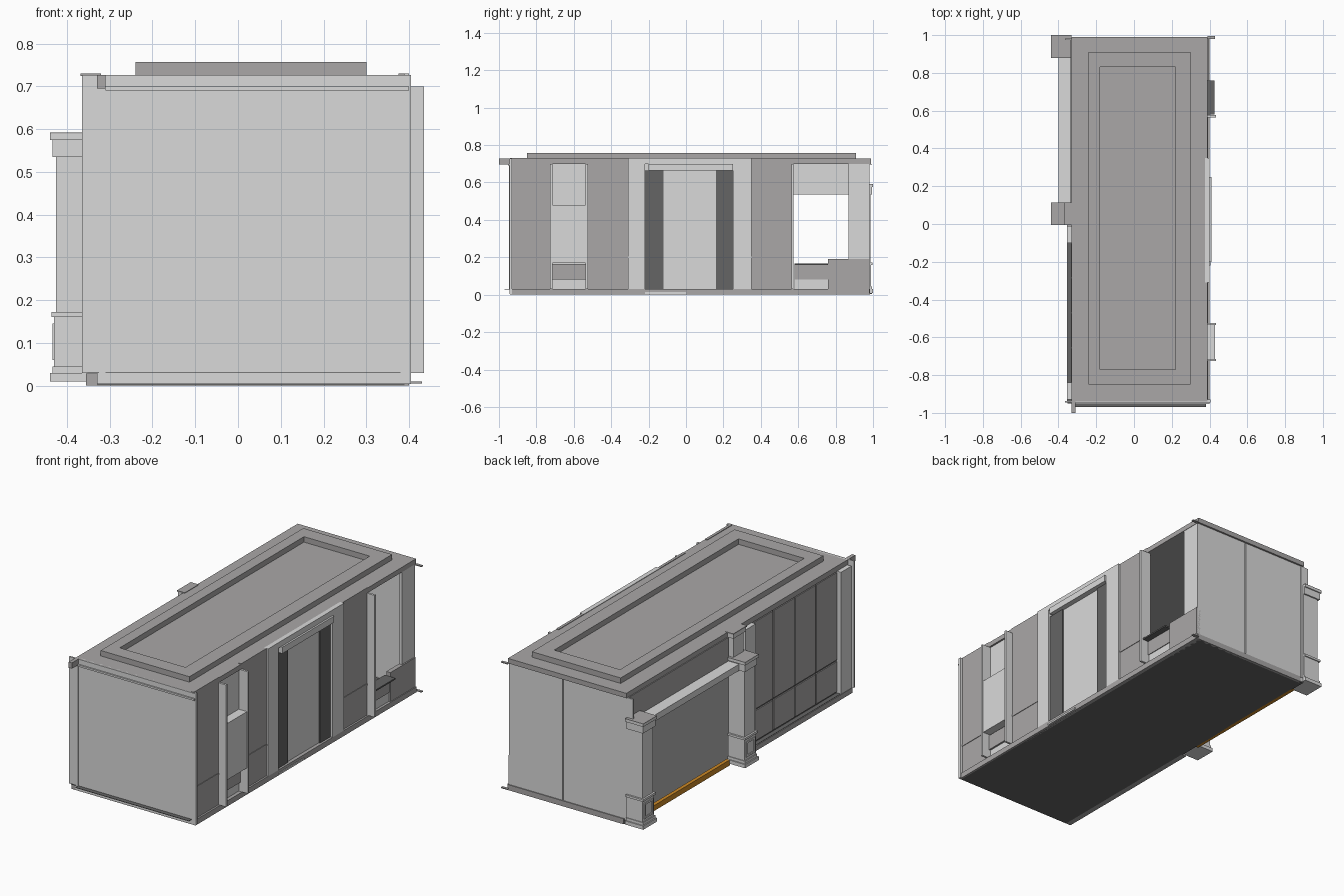
import bpy
import bmesh

cube = bpy.data.objects.get("Cube")
if cube:
    bpy.data.objects.remove(cube, do_unlink=True)


def material(name, r, g, b):
    m = bpy.data.materials.new(name)
    m.use_nodes = True
    m.diffuse_color = (r, g, b, 1)
    m.node_tree.nodes["Principled BSDF"].inputs["Base Color"].default_value = (r, g, b, 1)
    return m


LIGHT = material("light_grey", 0.7, 0.7, 0.7)
MID = material("mid_grey", 0.40, 0.39, 0.39)
DARK = material("dark_grey", 0.13, 0.13, 0.13)
ORANGE = material("orange", 0.6, 0.25, 0.02)


def boxes(name, mat, *spans):
    """One object from boxes given as x, y and z ranges."""
    bm = bmesh.new()
    for xs, ys, zs in spans:
        v = [bm.verts.new((x, y, z)) for z in zs for y in ys for x in xs]
        for f in ((0, 2, 3, 1), (4, 5, 7, 6), (0, 1, 5, 4),
                  (1, 3, 7, 5), (3, 2, 6, 7), (2, 0, 4, 6)):
            bm.faces.new([v[i] for i in f])
    mesh = bpy.data.meshes.new(name)
    bm.to_mesh(mesh)
    bm.free()
    mesh.materials.append(mat)
    ob = bpy.data.objects.new(name, mesh)
    bpy.context.collection.objects.link(ob)
    return ob


def ring(x0, x1, y0, y1, tx0, tx1, ty):
    """Four spans that frame a rectangle in plan."""
    return [((x0, x0 + tx0), (y0, y1)), ((x1 - tx1, x1), (y0, y1)),
            ((x0 + tx0, x1 - tx1), (y0, y0 + ty)),
            ((x0 + tx0, x1 - tx1), (y1 - ty, y1))]


# Floor and plinth
boxes("floor", DARK, ((-.33, .39), (-.94, .98), (0, .02)))
boxes("plinth", MID,
      ((.38, .40), (-.94, .98), (0, .03)),
      ((-.355, -.325), (-.94, 0), (0, .028)),
      ((-.31, .39), (.97, .985), (0, .03)))
boxes("plinth_ledges", DARK,
      ((-.31, .38), (-.97, -.94), (.029, .031)),
      ((-.352, -.325), (-.95, -.1), (.029, .031)))
boxes("threshold", ORANGE, ((-.345, -.325), (.11, .89), (0, .03)))

# Roof with a raised tray rim
boxes("roof", MID, ((-.33, .39), (-.94, .99), (.70, .727)))
boxes("roof_rim", MID,
      *[(x, y, (.727, .757)) for x, y in ring(-.24, .30, -.85, .91, .06, .08, .08)])
boxes("roof_edge_tabs", MID,
      ((-.33, -.31), (-1, -.94), (.695, .727)),
      ((.39, .43), (.98, .995), (.695, .70)),
      ((.39, .43), (.98, .995), (.005, .01)))

# End walls, the back one split by a seam
boxes("front_wall", LIGHT, ((-.33, .405), (-.945, -.93), (.004, .727)))
boxes("front_wall_rails", LIGHT,
      ((-.31, .40), (-.953, -.945), (.69, .70)))
boxes("back_wall", LIGHT,
      ((-.325, .058), (.965, .98), (.03, .70)),
      ((.064, .39), (.965, .98), (.03, .70)))
boxes("back_seam", ORANGE, ((.055, .067), (.962, .968), (.03, .70)))

# Left side: solid wall bays with a low rail
for i, (a, b) in enumerate(((-.94, -.72), (-.53, -.31), (.35, .57))):
    boxes(f"left_wall_bay_{i}", MID,
          ((.375, .39), (a, b), (.03, .73)),
          ((.39, .393), (a, b), (.195, .205)))

# Left side: thin fins
boxes("left_fins", LIGHT,
      *[((.37, .435), (y - .006, y + .006), (.03, .70)) for y in (-.72, -.53, .57)])

# Left side: cabinet niche
boxes("niche_back", LIGHT, ((.37, .38), (-.72, -.53), (.03, .70)))
boxes("niche_cabinet", LIGHT, ((.38, .43), (-.714, -.536), (.17, .48)))
boxes("niche_drawer", MID, ((.38, .39), (-.714, -.536), (.08, .165)))

# Left side: doorway
boxes("door_surround", LIGHT,
      ((.375, .40), (-.31, -.22), (.03, .73)),
      ((.375, .40), (.25, .35), (.03, .73)),
      ((.375, .40), (-.22, .25), (.70, .73)),
      ((.375, .41), (-.20, .25), (.665, .70)),
      ((.375, .405), (-.22, 0), (.004, .014)))
boxes("door", LIGHT, ((.37, .38), (-.12, .16), (.02, .70)))
boxes("door_side_panels", DARK,
      *[((.37, .388), span, (.025, .665)) for span in ((-.22, -.12), (.16, .25))])

# Left side: open bay with a counter
boxes("bay_pier", LIGHT, ((.37, .388), (.87, .98), (.03, .70)))
boxes("bay_box", MID, ((.37, .395), (.76, .98), (0, .19)))
boxes("bay_counter", DARK, ((.36, .425), (.58, .76), (.16, .168)))
boxes("bay_drawer", MID, ((.37, .39), (.58, .76), (.08, .16)))
boxes("bay_skirting", LIGHT, ((.37, .386), (.58, .76), (.03, .08)))

# Right side: glazed wall of four bays, each with two panes
boxes("glazing_backing", DARK, ((-.327, -.32), (-.94, 0), (.028, .70)))
panes = []
step = (.84 - .10) / 4
for i in range(4):
    y = -.84 + i * step
    for zs in ((.04, .205), (.215, .695)):
        panes.append(((-.333, -.325), (y + .004, y + step - .004), zs))
boxes("glazing_panes", MID, *panes)
boxes("glazing_lining", LIGHT, ((-.32, -.315), (-.93, .0), (.02, .70)))
boxes("glazing_pilasters", LIGHT,
      ((-.355, -.32), (-.93, -.84), (.03, .70)),
      ((-.355, -.32), (-.10, -.01), (.03, .70)),
      ((-.365, -.31), (-.946, -.938), (.03, .727)))

# Right side: open bay with a lintel and ledge
boxes("lintel", MID, ((-.335, -.322), (.11, .98), (.57, .70)))
boxes("lintel_lining", LIGHT, ((-.322, -.315), (.0, .98), (.54, .70)))
boxes("lintel_ledge", LIGHT, ((-.40, -.315), (.11, .89), (.535, .57)))
boxes("bay_end_wall", LIGHT,
      ((-.335, -.315), (.88, .98), (.01, .57)),
      ((-.365, -.315), (.974, .982), (.03, .70)))


def pier(name, y0, y1):
    """Pier in stacked steps: base mouldings, panel, shaft and cap."""
    steps = ((.01, .03, 0), (.03, .045, .006), (.045, .16, .010),
             (.16, .172, .004), (.172, .535, .014),
             (.535, .575, .006), (.575, .59, 0))
    boxes(name, LIGHT, *[((-.44 + d, -.33), (y0 + d, y1 - d), (a, b)) for a, b, d in steps])
    # Sunk panel frame on the foot
    a, b = y0 + .022, y1 - .022
    boxes(name + "_panel", LIGHT,
          ((-.434, -.429), (a, b), (.06, .07)),
          ((-.434, -.429), (a, b), (.135, .145)),
          ((-.434, -.429), (a, a + .01), (.07, .135)),
          ((-.434, -.429), (b - .01, b), (.07, .135)))
    boxes(name + "_cap", MID, ((-.44, -.33), (y0, y1), (.588, .592)))


pier("middle_pier", -.005, .115)
pier("back_pier", .88, 1)

# Upper part of the middle pier with its cap
boxes("middle_pier_upper", LIGHT,
      ((-.358, -.32), (.01, .10), (.59, .70)),
      ((-.365, -.32), (0, .11), (.70, .724)))
boxes("middle_pier_upper_cap", MID, ((-.368, -.32), (-.005, .115), (.724, .73)))
